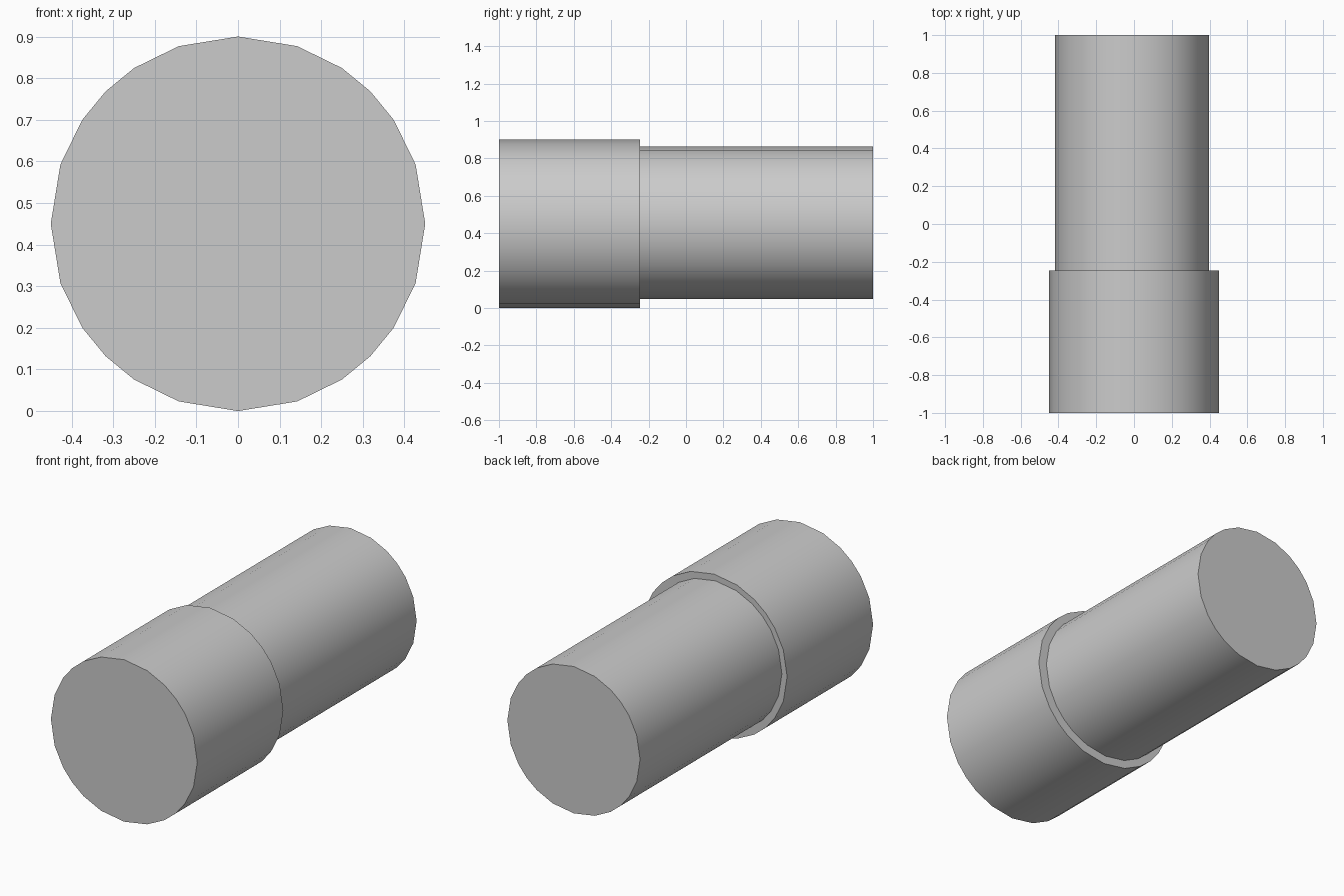
import bpy, bmesh
from math import atan, cos, sin, pi

if "Cube" in bpy.data.objects:
    bpy.data.objects.remove(bpy.data.objects["Cube"])

# Ring angles: the 24 sides follow an evenly divided square pushed out to a circle
QUARTER = [0, atan(1 / 3), atan(2 / 3), pi / 4, pi / 2 - atan(2 / 3), pi / 2 - atan(1 / 3)]
ANGLES = [q * pi / 2 + a for q in range(4) for a in QUARTER]


def barrel(name, radius, cx, cz, y0, y1):
    """Closed cylinder lying along y, with smooth sides and flat ends."""
    bm = bmesh.new()
    front, back = [[bm.verts.new((cx + radius * cos(a), y, cz + radius * sin(a)))
                    for a in ANGLES] for y in (y0, y1)]
    n = len(ANGLES)
    for i in range(n):
        j = (i + 1) % n
        bm.faces.new((front[i], front[j], back[j], back[i])).smooth = True
    bm.faces.new(front)
    bm.faces.new(back)
    bmesh.ops.recalc_face_normals(bm, faces=bm.faces)
    # Crisp rims
    for e in bm.edges:
        e.smooth = all(f.smooth for f in e.link_faces)
    mesh = bpy.data.meshes.new(name)
    bm.to_mesh(mesh)
    bm.free()
    obj = bpy.data.objects.new(name, mesh)
    bpy.context.collection.objects.link(obj)
    return obj


# Wide front sleeve
barrel("front_sleeve", 0.45, 0, 0.45, -1, -0.245)
# Narrower, slightly off-centre rear barrel
barrel("rear_barrel", 0.408, -0.01, 0.457, -0.245, 1)
